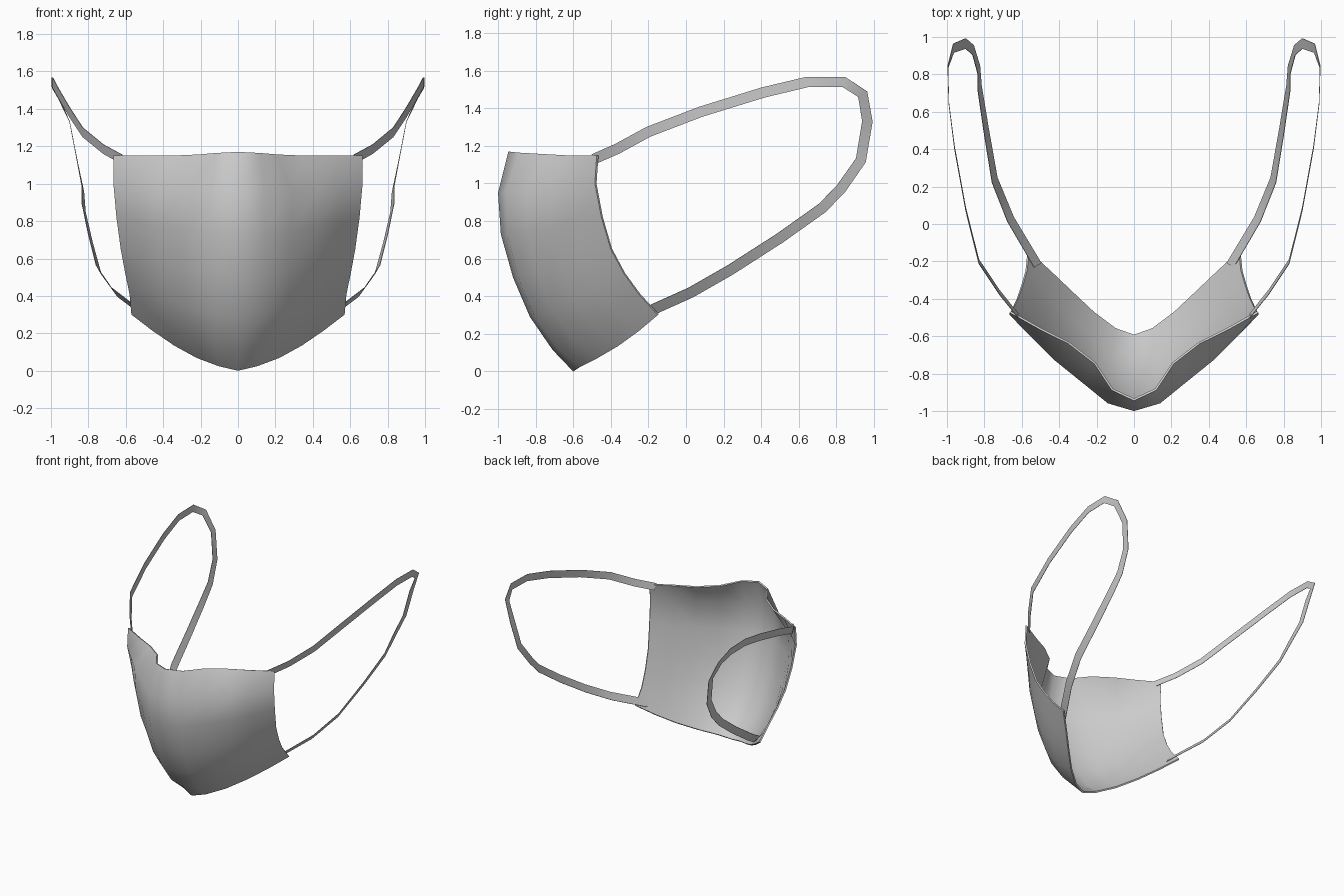
import bpy, bmesh
from math import sin, pi
from mathutils import Vector

cube = bpy.data.objects.get("Cube")
if cube:
    bpy.data.objects.remove(cube, do_unlink=True)

grey = bpy.data.materials.new("soft_grey")
grey.use_nodes = True
COLOUR = (0.6, 0.6, 0.6, 1)
grey.diffuse_color = COLOUR
grey.node_tree.nodes["Principled BSDF"].inputs["Base Color"].default_value = COLOUR


def grid_object(name, rows, thickness, offset):
    """Skin a grid of points, give it a cloth thickness and keep the rims crisp."""
    bm = bmesh.new()
    grid = [[bm.verts.new(p) for p in row] for row in rows]
    for low, high in zip(grid, grid[1:]):
        for i in range(len(low) - 1):
            bm.faces.new((low[i], low[i + 1], high[i + 1], high[i]))
    mesh = bpy.data.meshes.new(name)
    bm.to_mesh(mesh)
    bm.free()
    mesh.materials.append(grey)
    obj = bpy.data.objects.new(name, mesh)
    bpy.context.collection.objects.link(obj)
    bpy.ops.object.select_all(action='DESELECT')
    obj.select_set(True)
    bpy.context.view_layer.objects.active = obj
    solid = obj.modifiers.new("thickness", 'SOLIDIFY')
    solid.thickness = thickness
    solid.offset = offset
    solid.use_even_offset = True
    bpy.ops.object.modifier_apply(modifier=solid.name)
    bpy.ops.object.shade_smooth_by_angle(angle=1.1)


# Mask: centre profile (y, z) and side hem (x, y, z), chin to nose
centre = [(-.60, 0), (-.71, .115), (-.83, .29), (-.92, .5), (-.985, .73), (-1, .95), (-.945, 1.17)]
hem = [(.57, -.15, .3), (.58, -.25, .41), (.603, -.33, .52), (.627, -.40, .65),
       (.65, -.45, .82), (.666, -.485, 1), (.665, -.475, 1.15)]
# Cross-section shape as fractions from centre to hem: (x, y, z)
chin = [(0, 0, 0), (.18, .08, .08), (.39, .28, .23), (.6, .53, .45), (.8, .77, .71), (1, 1, 1)]
cheek = [(0, 0, 0), (.21, .08, .1), (.42, .3, .3), (.65, .54, .55), (.82, .76, .8), (1, 1, 1)]
nose = [(0, 0, 0), (.18, .12, .3), (.32, .42, .7), (.53, .65, 1), (.76, .81, 1), (1, 1, 1)]
# Outward swell of the cheeks, strongest above the chin and zero at the edges
SWELL = Vector((.025, -.035, -.015))

rows = []
for i, ((cy, cz), side) in enumerate(zip(centre, hem)):
    start, end = Vector((0, cy, cz)), Vector(side)
    height = max(0, sin(pi * (i / 5) ** 0.7))
    half = []
    for j, (a, b, c) in enumerate(zip(chin, cheek, nose)):
        f = Vector(c) if i == 6 else Vector(a).lerp(Vector(b), i / 5)
        p = Vector([s + (e - s) * k for s, e, k in zip(start, end, f)])
        half.append(p + SWELL * height * sin(pi * j / 5))
    mirrored = [Vector((-p.x, p.y, p.z)) for p in reversed(half[1:])]
    rows.append(mirrored + half)
grid_object("mask_cloth", rows, 0.012, -1)

# Ear loops: flat ribbon from the lower hem round to the upper hem
path = [Vector(p) for p in (
    (.515, -.22, .31), (.66, .025, .42), (.745, .235, .54), (.79, .5, .71), (.825, .725, .87),
    (.83, .825, .973), (.86, .93, 1.123), (.9, .965, 1.33), (.965, .94, 1.475),
    (.995, .84, 1.54), (.99, .645, 1.54), (.96, .41, 1.484), (.9, .08, 1.382),
    (.83, -.2, 1.275), (.72, -.365, 1.185), (.62, -.49, 1.13))]
HALF_WIDTH = 0.028
for name, sign in (("left_ear_loop", 1), ("right_ear_loop", -1)):
    edges = [[], []]
    for i, p in enumerate(path):
        t = path[min(i + 1, len(path) - 1)] - path[max(i - 1, 0)]
        across = Vector((0, -t.z, t.y)).normalized() * HALF_WIDTH
        # the lower arm leans outward, the upper arm stands upright
        across.x = across.z * max(0, 0.75 - 0.08 * i)
        for edge, d in zip(edges, (1, -1)):
            q = p + across * d
            edge.append(Vector((q.x * sign, q.y, q.z)))
    grid_object(name, edges, 0.003, 0)
